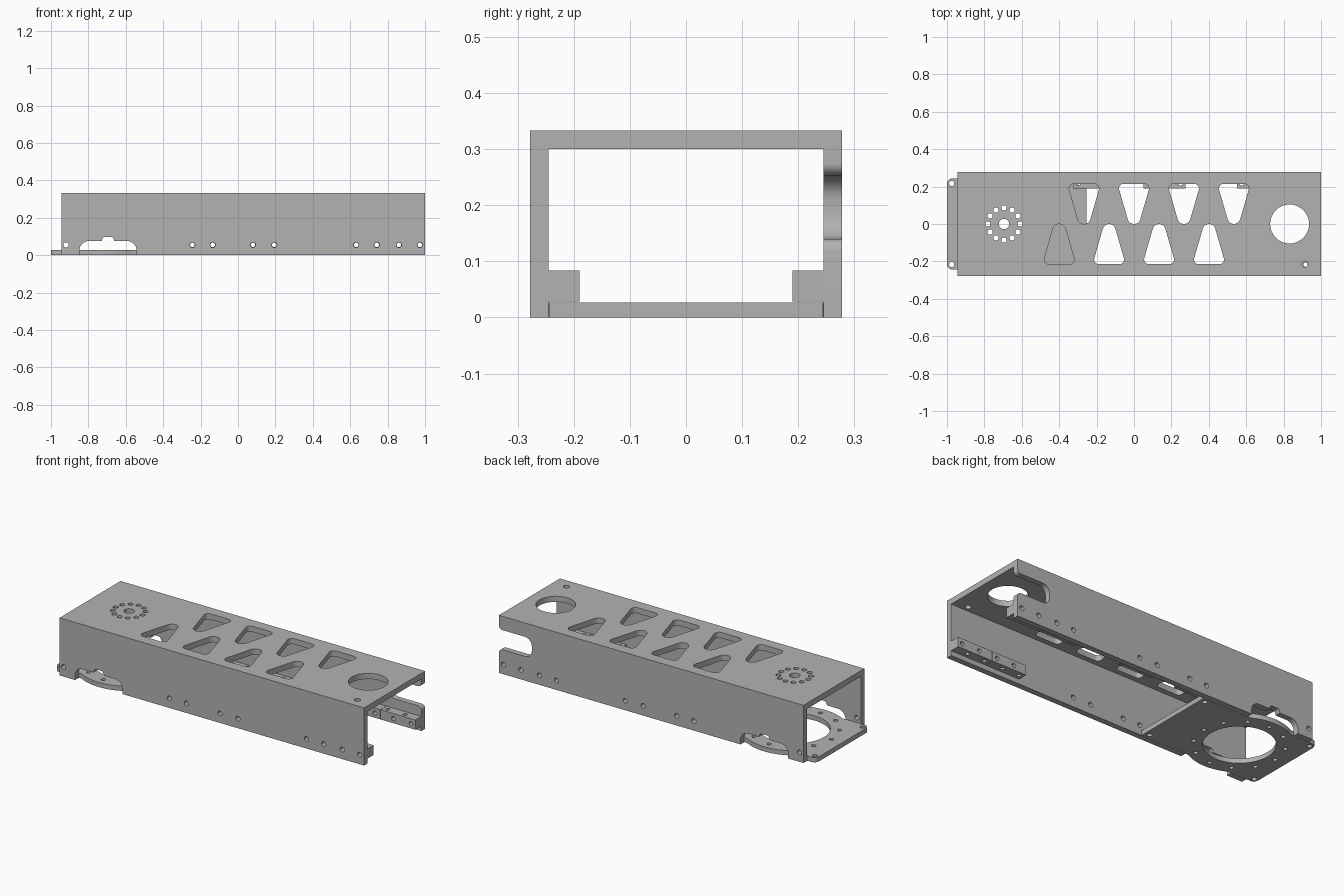
import bpy, bmesh
from math import sin, cos, asin, radians, degrees, pi

cube = bpy.data.objects.get("Cube")
if cube:
    bpy.data.objects.remove(cube, do_unlink=True)

grey = bpy.data.materials.new("metal_grey")
grey.use_nodes = True
colour = (0.45, 0.45, 0.45, 1)
grey.diffuse_color = colour
grey.node_tree.nodes["Principled BSDF"].inputs["Base Color"].default_value = colour


def arc(cx, cy, r, a0, a1, n=8):
    """Points on an arc, angles in degrees."""
    steps = [radians(a0 + (a1 - a0) * i / n) for i in range(n + 1)]
    return [(cx + r * cos(a), cy + r * sin(a)) for a in steps]


def circle(cx, cy, r, n=24):
    return arc(cx, cy, r, 0, 360, n)[:-1]


def ring(cx, cy, radius, r, count=12):
    """A bolt circle of round hole outlines."""
    return [circle(cx + radius * cos(2 * pi * i / count),
                   cy + radius * sin(2 * pi * i / count), r, 16) for i in range(count)]


def prisms(name, outlines, axis, low, high):
    """One object made of outlines extruded along an axis."""
    place = {"x": lambda u, v, w: (w, u, v),
             "y": lambda u, v, w: (u, w, v),
             "z": lambda u, v, w: (u, v, w)}[axis]
    bm = bmesh.new()
    for pts in outlines:
        a = [bm.verts.new(place(u, v, low)) for u, v in pts]
        b = [bm.verts.new(place(u, v, high)) for u, v in pts]
        bm.faces.new(a)
        bm.faces.new(b[::-1])
        for i in range(len(a)):
            j = (i + 1) % len(a)
            bm.faces.new((a[j], a[i], b[i], b[j]))
    bmesh.ops.recalc_face_normals(bm, faces=bm.faces)
    mesh = bpy.data.meshes.new(name)
    bm.to_mesh(mesh)
    bm.free()
    mesh.materials.append(grey)
    obj = bpy.data.objects.new(name, mesh)
    bpy.context.scene.collection.objects.link(obj)
    return obj


def cut(obj, *cutters):
    """Cut the cutters out of the part, drop them and shade the part."""
    for cutter in cutters:
        cutter.hide_render = True
        mod = obj.modifiers.new("cut", "BOOLEAN")
        mod.operation = "DIFFERENCE"
        mod.solver = "EXACT"
        mod.object = cutter
    bpy.context.view_layer.update()
    graph = bpy.context.evaluated_depsgraph_get()
    mesh = bpy.data.meshes.new_from_object(obj.evaluated_get(graph))
    obj.modifiers.clear()
    obj.data = mesh
    for cutter in cutters:
        bpy.data.objects.remove(cutter, do_unlink=True)
    bpy.ops.object.select_all(action="DESELECT")
    obj.select_set(True)
    bpy.context.view_layer.objects.active = obj
    bpy.ops.object.shade_smooth_by_angle(angle=radians(30))


# Shared dimensions
HALF, INNER, TOP, UNDER = 0.278, 0.245, 0.333, 0.3
HUB = -0.695
BOLT_R, BOLT_Z = 0.014, 0.055
BOLTS = [-0.92, -0.244, -0.135, 0.08, 0.194, 0.632, 0.742, 0.86, 0.972]

# Channel: open-bottomed box section
channel = prisms("channel", [[
    (-HALF, 0), (-HALF, TOP), (HALF, TOP), (HALF, 0),
    (INNER, 0), (INNER, UNDER), (-INNER, UNDER), (-INNER, 0)]], "x", -0.945, 1)

# Top openings: lightening triangles, bolt circle, big hole, small hole
triangle = (arc(0, -0.035, 0.035, 16, 164) + arc(-0.055, -0.19, 0.025, 164, 270)
            + arc(0.055, -0.19, 0.025, 270, 376))
top_holes = [circle(0.832, 0, 0.104, 48), circle(0.914, -0.215, 0.016),
             circle(HUB, 0, 0.028)] + ring(HUB, 0, 0.086, BOLT_R)
for i in range(4):
    x = -0.4 + 0.267 * i
    top_holes.append([(x + u, v) for u, v in triangle])
    top_holes.append([(x + 0.133 + u, -v) for u, v in triangle])

# Side openings: bolt holes and the plate slot with its small raised notch
half_slot = ([(-0.152, -0.02)] + arc(-0.104, 0.027, 0.048, 180, 90)
             + [(-0.034, 0.075)] + arc(-0.018, 0.085, 0.012, 180, 90, 4))
slot = ([(HUB + u, v) for u, v in half_slot]
        + [(HUB - u, v) for u, v in reversed(half_slot)])
side_holes = [circle(x, BOLT_Z, BOLT_R, 16) for x in BOLTS] + [slot]

# Open-ended notch in the back wall, with rounded mouth
notch = ([(1.05, 0.275)] + arc(0.978, 0.275, 0.022, 0, -90)
         + arc(0.835, 0.208, 0.045, 90, 180) + arc(0.835, 0.185, 0.045, 180, 270)
         + arc(0.978, 0.118, 0.022, 90, 0) + [(1.05, 0.118)])
cut(channel,
    prisms("top_cutter", top_holes, "z", 0.28, 0.36),
    prisms("side_cutter", side_holes, "y", -0.3, 0.3),
    prisms("notch_cutter", [notch], "y", 0.22, 0.3))

# Base plate: rounded tab end, round bulges that pass through the wall slots
EDGE, END = 0.244, -0.255
bulge = degrees(asin(EDGE / HALF))
outline = ([(END, -EDGE), (END, EDGE)]
           + arc(HUB, 0, HALF, bulge, 180 - bulge, 16)
           + arc(-0.97, EDGE - 0.03, 0.03, 90, 180)
           + arc(-0.97, 0.03 - EDGE, 0.03, 180, 270)
           + arc(HUB, 0, HALF, 180 + bulge, 360 - bulge, 16))
plate = prisms("base_plate", [outline], "z", 0, 0.027)
plate_holes = [circle(HUB, 0, 0.186, 64)] + ring(HUB, 0, 0.235, 0.012)
plate_holes += [circle(x, y, BOLT_R, 16) for x in (-0.975, -0.285) for y in (-0.217, 0.217)]
cut(plate, prisms("plate_cutter", plate_holes, "z", -0.05, 0.08))


def bracket(name, x0, side, bolts, shift):
    """Square mounting block with two cross holes and two upright holes."""
    x1 = x0 + 0.223
    y0, y1 = sorted((side * 0.19, side * INNER))
    block = prisms(name, [[(x0, y0), (x1, y0), (x1, y1), (x0, y1)]], "z", 0.028, 0.084)
    cross = [circle(x, BOLT_Z, 0.012, 16) for x in bolts]
    upright = [circle(x + shift, side * 0.217, 0.012, 16) for x in bolts]
    cut(block, prisms("cross_cutter", cross, "y", -0.3, 0.3),
        prisms("upright_cutter", upright, "z", 0, 0.12))


# Mounting blocks: a pair at the open end on both walls, two more along the back
for label, side in (("front", -1), ("back", 1)):
    bracket(label + "_end_block", 0.777, side, BOLTS[7:9], -0.055)
    bracket(label + "_second_block", 0.552, side, BOLTS[5:7], -0.055)
bracket("back_middle_block", 0.052, 1, BOLTS[3:5], 0.055)
bracket("back_plate_block", -0.327, 1, BOLTS[1:3], -0.055)
